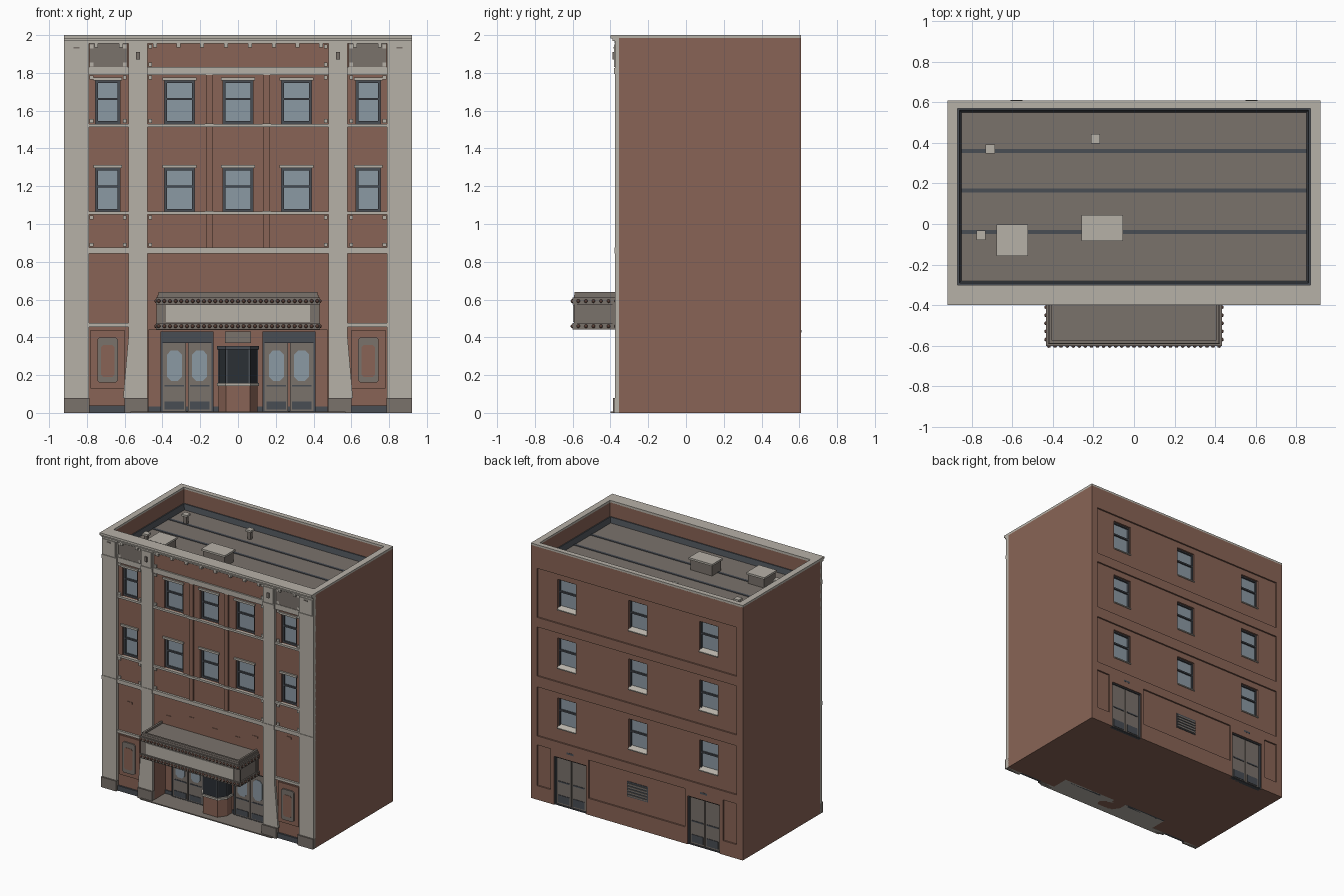
import bpy, bmesh, random
from mathutils import Matrix

if "Cube" in bpy.data.objects:
    bpy.data.objects.remove(bpy.data.objects["Cube"], do_unlink=True)

def material(name, *rgb):
    m = bpy.data.materials.new(name)
    m.use_nodes = True
    m.diffuse_color = (*rgb, 1)
    m.node_tree.nodes["Principled BSDF"].inputs["Base Color"].default_value = (*rgb, 1)
    return m

brick = material("brick", .25, .127, .092)
stone = material("pale stone", .47, .44, .39)
grey = material("warm grey", .194, .168, .148)
slate = material("dark slate", .066, .074, .087)
glass = material("window glass", .26, .32, .37)
black = material("booth glass", .024, .029, .035)
bulb_brown = material("bulb brown", .1, .05, .037)
FRONT, BACK, SIDE, ROOF, ALCOVE = -.355, .61, .92, 1.83, -.22
INNER = BACK - .012
parts = {}
PLACE = {"x": lambda p, h: (h, p[0], p[1]), "y": lambda p, h: (p[0], h, p[1]), "z": lambda p, h: (p[0], p[1], h)}

def part(name, mat):
    return parts.setdefault(name, (bmesh.new(), mat))[0]

def prism(name, mat, pts, a, b, axis="z"):
    """Extrude a polygon from a to b along one axis."""
    bm = part(name, mat)
    low, top = ([bm.verts.new(PLACE[axis](p, h)) for p in pts] for h in (a, b))
    bm.faces.new(low)
    bm.faces.new(top[::-1])
    for i in range(len(pts)):
        bm.faces.new((low[i - 1], top[i - 1], top[i], low[i]))

def box(name, mat, x0, x1, y0, y1, z0, z1, mirror=False):
    prism(name, mat, [(x0, y0), (x1, y0), (x1, y1), (x0, y1)], z0, z1)
    if mirror:
        box(name, mat, -x1, -x0, y0, y1, z0, z1)

def plate(name, mat, x0, x1, z0, z1, out, mirror=False, wall=FRONT):
    """Box that stands proud of a front-facing wall."""
    box(name, mat, x0, x1, wall - out, wall + .005, z0, z1, mirror)

def outline(name, mat, x0, x1, y0, y1, z0, z1, w):
    """Rectangular frame in the x-z plane."""
    for a, b in ((x0, x0 + w), (x1 - w, x1)):
        box(name, mat, a, b, y0, y1, z0, z1)
    for a, b in ((z0, z0 + w), (z1 - w, z1)):
        box(name, mat, x0 + w, x1 - w, y0, y1, a, b)

def window(side, x, hw, z, h, wall, d, w):
    """Double-hung sash in a cut opening; d is the outward y direction."""
    box("opening_cutter", brick, x - hw, x + hw, wall - d * .035, wall + d * .1, z, z + h)
    deep, mid = wall - d * .04, wall - d * .015
    outline(side + "_window_frames", slate, x - hw, x + hw, deep, mid, z, z + h, w)
    box(side + "_window_frames", slate, x - hw, x + hw, deep, mid, z + h * .55, z + h * .6)
    box(side + "_window_glass", glass, x - hw, x + hw, deep, wall - d * .028, z, z + h)

def chamfered(x, z, hw, hh, c):
    half = [(hw, hh - c), (hw - c, hh), (c - hw, hh), (-hw, hh - c)]
    return [(x + a, z + b) for a, b in half] + [(x - a, z - b) for a, b in half]

# Brick shell and the hollow above the roof
box("building_shell", brick, -SIDE, SIDE, FRONT, BACK, 0, 1.985)
box("opening_cutter", brick, -.87, .87, -.3, .57, ROOF, 2.5)

# Stone piers with plinths, flared feet and capitals
for name, x0, x1 in (("outer", .79, SIDE), ("inner", .48, .58)):
    plate(name + "_piers", stone, x0, x1, 0, 1.97, .02, True)
    plate(name + "_plinths", grey, x0 - .003, x1 + .022 * (x1 < .9), 0, .08, .032, True)
    plate(name + "_capitals", stone, x0 + .01, x1 - .01, 1.83, 1.95, .026, True)
    plate(name + "_pier_caps", stone, x0, x1, 1.795, 1.825, .026, True)
    plate(name + "_pier_caps", stone, x0, x1, .845, .875, .024, True)
plate("capital_ornaments", grey, .52, .54, 1.87, 1.91, .034, True)
plate("capital_ornaments", grey, .84, .87, 1.93, 1.938, .03, True)
for s in (-1, 1):
    prism("pier_feet", stone, [(s * .575, .46), (s * .575, .08), (s * .608, .08)], FRONT - .018, FRONT, "y")

# Horizontal stone courses, cornice and coping
for z0, z1, out in ((.845, .875, .018), (1.05, 1.066, .016), (1.514, 1.53, .016),
                    (1.79, 1.83, .012), (1.955, 1.975, .024)):
    plate("stone_courses", stone, -.79, .79, z0, z1, out)
plate("cornice", stone, -SIDE, SIDE, 1.968, 1.982, .034)
box("coping", stone, -SIDE, SIDE, -.4, -.3, 1.982, 2)
box("coping", stone, -SIDE, SIDE, .57, BACK, 1.982, 2)
box("coping", stone, .87, SIDE, -.3, .57, 1.982, 2, True)
plate("frieze_panels", grey, .585, .785, 1.83, 1.955, .008, True)
for x in (.063, .19, .315, .44, .62, .75):
    plate("cornice_brackets", stone, x - .01, x + .01, 1.935, 1.96, .022, True)

# Front windows, lintels, brick strips and corner rosettes
for z in (1.066, 1.53):
    for x, hw in ((0, .08), (.31, .08), (-.31, .08), (.69, .065), (-.69, .065)):
        window("front", x, hw, z, .23, FRONT, -1, .014)
        plate("window_lintels", stone, x - hw - .01, x + hw + .01, z + .23, z + .246, .012)
    plate("strip_blocks", stone, .13, .175, z - .017, z + .003, .019, True)
plate("brick_strips", brick, .135, .17, .875, 1.79, .01, True)
for x in (.465, .6, .775):
    for z in (.89, 1.035, 1.545, 1.775, 1.845, 1.94):
        plate("corner_rosettes", stone, x - .01, x + .01, z - .01, z + .01, .009, True)

# Poster bays beside the entrance, and scattered proud bricks
plate("poster_ledges", stone, .58, .79, .455, .475, .016, True)
plate("bay_footings", slate, .6, .79, 0, .04, .014, True)
plate("poster_surrounds", brick, .6, .78, .13, .44, .008, True)
for x in (-.69, .69):
    prism("poster_frames", grey, chamfered(x, .28, .055, .12, .012), FRONT - .018, FRONT, "y")
    prism("poster_panels", brick, chamfered(x, .275, .036, .085, .012), FRONT - .021, FRONT, "y")
random.seed(4)
for x in (-.69, -.35, -.15, .05, .25, .4, .69):
    z = random.uniform(.67, .81)
    plate("proud_bricks", brick, x - .022, x + .022, z, z + .015, .004)

# Entrance alcove and paving slab
box("opening_cutter", brick, -.475, .475, -.6, ALCOVE, -.1, .44)
slab = [(-.57, -.4), (.57, -.4), (.57, FRONT), (.475, FRONT), (.475, ALCOVE),
        (-.475, ALCOVE), (-.475, FRONT), (-.57, FRONT)]
prism("paving_underside", stone, slab, 0, .003)
prism("paving_slab", grey, slab, .003, .008)
plate("alcove_footing", slate, -.475, .475, 0, .035, .006, wall=ALCOVE)

# Entrance doors
for s in (-1, 1):
    cx = s * .27
    outline("entrance_door_frame", slate, cx - .14, cx + .14, ALCOVE - .02, ALCOVE, 0, .43, .01)
    plate("entrance_transom", slate, cx - .14, cx + .14, .37, .43, .022, wall=ALCOVE)
    for x in (cx - .067, cx + .067):
        plate("entrance_doors", grey, x - .063, x + .063, .01, .37, .014, wall=ALCOVE)
        plate("door_kick_plates", slate, x - .052, x + .052, .018, .06, .018, wall=ALCOVE)
        plate("door_rails", slate, x - .052, x + .052, .14, .148, .018, wall=ALCOVE)
        prism("door_glass", glass, chamfered(x, .25, .04, .08, .022), ALCOVE - .018, ALCOVE, "y")

# Ticket booth
for name, mat, grow, z0, z1 in (("base", brick, .004, 0, .143), ("counter", stone, .012, .143, .158),
                                ("window", black, 0, .158, .335), ("cap", slate, .012, .335, .353)):
    w, f = .1 + grow, -.34 - grow
    prism("booth_" + name, mat, [(-w, ALCOVE), (-w, f + .06), (-w * .6, f), (w * .6, f),
                                 (w, f + .06), (w, ALCOVE)], z0, z1)
for x, y in ((.1, -.28), (.06, -.34)):
    box("booth_posts", slate, x - .005, x + .005, y - .004, y + .006, .158, .335, True)
plate("booth_sign_panel", grey, -.07, .07, .37, .43, .012, wall=ALCOVE)

# Marquee with bulbs
box("marquee_body", grey, -.425, .425, -.592, FRONT, .45, .625)
for z0, z1 in ((.442, .475), (.575, .61)):
    box("marquee_rails", grey, -.435, .435, -.602, FRONT, z0, z1)
box("marquee_rim", grey, -.42, .42, -.59, -.575, .62, .64)
box("marquee_rim", grey, .405, .42, -.575, FRONT, .62, .64, True)
box("marquee_sign", stone, -.38, .38, -.598, -.58, .482, .57)
for y in (-.585, -.38):
    box("marquee_end_frames", grey, .42, .432, y - .008, y + .008, .475, .575, True)
spots = [(-.42 + i * .03, -.601) for i in range(29)]
spots += [(s * .433, -.57 + i * .04) for i in range(6) for s in (-1, 1)]
for x, y in spots:
    for z in (.459, .592):
        bmesh.ops.create_uvsphere(part("marquee_bulbs", bulb_brown), u_segments=8, v_segments=6,
                                  radius=.01, matrix=Matrix.Translation((x, y, z)))

# Roof deck, seams, sloped flashing and equipment
box("roof_deck", grey, -.87, .87, -.3, .57, ROOF - .01, ROOF + .004)
for y in (-.04, .165, .36):
    box("roof_seams", slate, -.86, .86, y - .01, y + .01, ROOF, ROOF + .008)
for edge, lean, axis, a, b in ((-.87, .02, "y", -.3, .57), (.87, -.02, "y", -.3, .57),
                               (-.3, .02, "x", -.87, .87), (.57, -.02, "x", -.87, .87)):
    prism("roof_flashing", slate, [(edge, ROOF), (edge + lean, ROOF), (edge + lean * .4, ROOF + .045),
                                   (edge, ROOF + .045)], a, b, axis)
for name, x, y, hx, hy, h, inset in (
        ("large_unit", -.157, -.02, .102, .065, .085, .008), ("square_unit", -.6, -.08, .078, .078, .075, .008),
        ("vent", -.71, .37, .023, .023, .065, .011), ("vent", -.19, .42, .023, .023, .065, .011),
        ("vent", -.755, -.055, .023, .023, .065, .011)):
    box("roof_" + name, grey, x - hx + inset, x + hx - inset, y - hy + inset, y + hy - inset, ROOF, ROOF + h)
    box("roof_" + name + "_lid", stone, x - hx, x + hx, y - hy, y + hy, ROOF + h, ROOF + h + .015)

# Rear wall: sunken panels, windows, doors and louvre
for z in (.5, .97, 1.43):
    box("panel_cutter", brick, -.865, .865, INNER, BACK + .1, z, z + .385)
    for x in (-.615, 0, .615):
        window("rear", x, .08, z + .105, .235, INNER, 1, .009)
        prism("rear_sills", stone, [(INNER - .035, z + .1), (BACK - .004, z + .1), (BACK - .004, z + .108),
                                    (INNER - .035, z + .13)], x - .08, x + .08, "x")
box("panel_cutter", brick, -.42, .42, INNER, BACK + .1, .13, .43)
box("panel_cutter", brick, .75, .865, INNER, BACK + .1, .11, .43, True)
for s in (-1, 1):
    cx = s * .58
    box("opening_cutter", brick, cx - .14, cx + .14, BACK - .03, BACK + .1, -.1, .38)
    outline("rear_door_frame", slate, cx - .14, cx + .14, BACK - .04, BACK - .008, 0, .38, .008)
    for x in (cx - .065, cx + .065):
        box("rear_doors", grey, x - .062, x + .062, BACK - .04, BACK - .018, .005, .375)
        box("rear_kick_plates", slate, x - .05, x + .05, BACK - .03, BACK - .014, .02, .08)
        box("rear_door_rails", slate, x - .05, x + .05, BACK - .03, BACK - .014, .18, .19)
    box("rear_lamps", slate, cx - .03, cx + .03, BACK - .005, BACK + .001, .425, .44)
box("rear_louvre", slate, -.09, .09, INNER - .005, INNER + .004, .23, .35)
for i in range(5):
    box("rear_louvre_slats", grey, -.085, .085, INNER, INNER + .009, .238 + i * .022, .249 + i * .022)

# Turn the collected parts into objects
objects = {}
for name, (bm, mat) in parts.items():
    bmesh.ops.recalc_face_normals(bm, faces=bm.faces)
    for f in bm.faces:
        f.smooth = name == "marquee_bulbs"
    mesh = bpy.data.meshes.new(name)
    bm.to_mesh(mesh)
    mesh.materials.append(mat)
    objects[name] = bpy.data.objects.new(name, mesh)
    bpy.context.collection.objects.link(objects[name])

# Cut the openings into the shell, then drop the cutters
shell = objects["building_shell"]
cutters = [objects["panel_cutter"], objects["opening_cutter"]]
for c in cutters:
    mod = shell.modifiers.new(c.name, "BOOLEAN")
    mod.operation, mod.solver, mod.object = "DIFFERENCE", "EXACT", c
cut = bpy.data.meshes.new_from_object(shell.evaluated_get(bpy.context.evaluated_depsgraph_get()))
shell.modifiers.clear()
shell.data = cut
for c in cutters:
    bpy.data.objects.remove(c, do_unlink=True)
